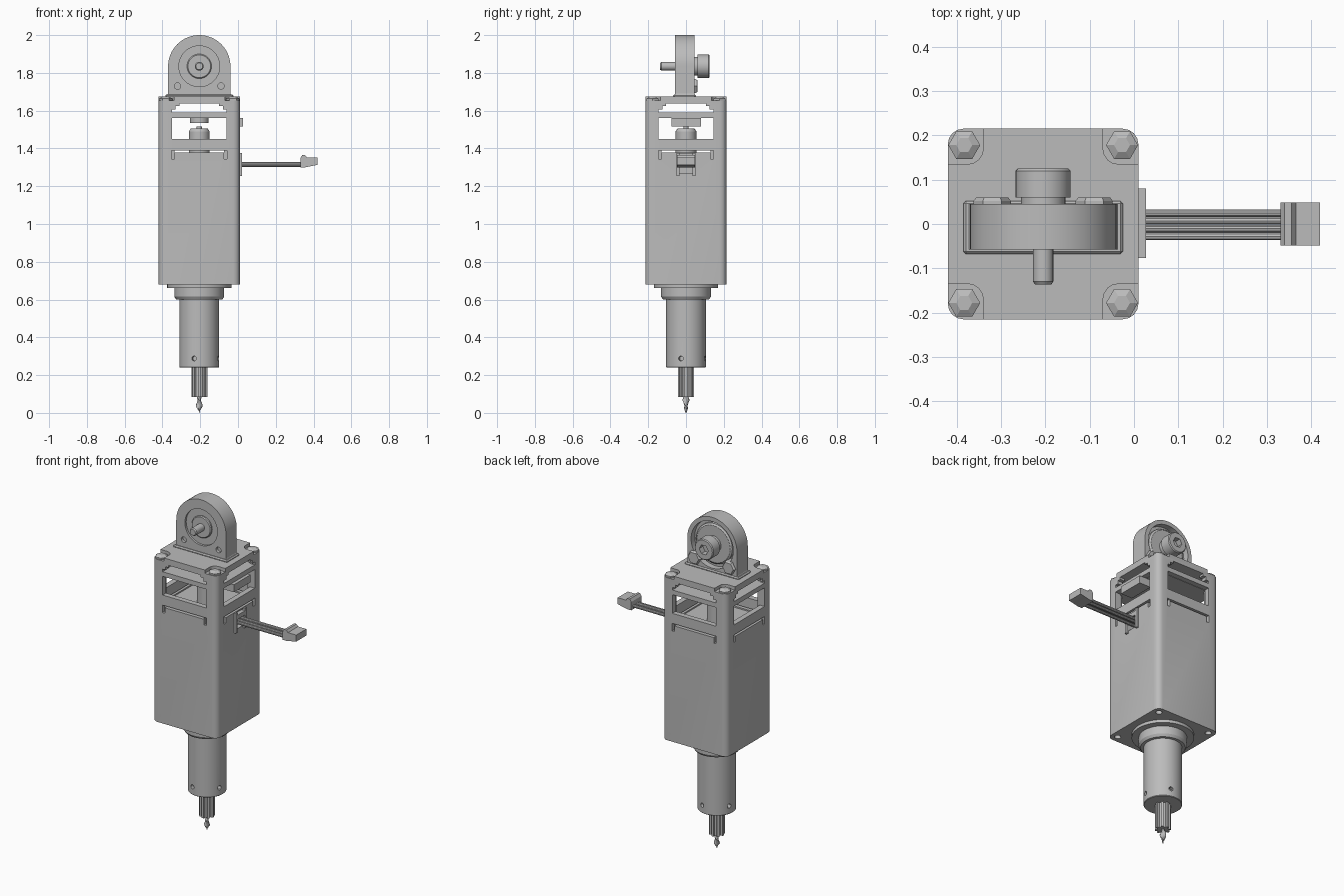
import bpy, bmesh
from math import pi, sin, cos, radians
from mathutils import Matrix, Vector

old = bpy.data.objects.get("Cube")
if old:
    bpy.data.objects.remove(old)

CX = -0.205      # main axis of the actuator
HALF = 0.215     # half width of the housing
SIGNS = [(a, b) for a in (-1, 1) for b in (-1, 1)]

grey = bpy.data.materials.new("machined grey")
grey.use_nodes = True
grey.diffuse_color = (0.5, 0.5, 0.5, 1)
grey.node_tree.nodes["Principled BSDF"].inputs["Base Color"].default_value = (0.5, 0.5, 0.5, 1)


def finish(name, bm):
    bmesh.ops.recalc_face_normals(bm, faces=bm.faces)
    mesh = bpy.data.meshes.new(name)
    bm.to_mesh(mesh)
    bm.free()
    mesh.materials.append(grey)
    obj = bpy.data.objects.new(name, mesh)
    bpy.context.collection.objects.link(obj)
    return obj


def box(name, lo, hi, corner=0, bevel=0):
    """Box between two points; corner rounds the upright edges, bevel all edges."""
    bm = bmesh.new()
    bmesh.ops.create_cube(bm, size=1)
    lo, hi = Vector(lo), Vector(hi)
    bmesh.ops.scale(bm, vec=hi - lo, verts=bm.verts)
    bmesh.ops.translate(bm, vec=(lo + hi) / 2, verts=bm.verts)
    edges = bm.edges[:]
    if corner:
        edges = [e for e in edges if abs(e.verts[0].co.z - e.verts[1].co.z) > 1e-4]
    if corner or bevel:
        bmesh.ops.bevel(bm, geom=edges, offset=corner or bevel, segments=4 if corner else 1,
                        affect='EDGES', profile=0.5)
    return finish(name, bm)


def square(name, half, z0, z1, corner=0):
    return box(name, (CX - half, -half, z0), (CX + half, half, z1), corner)


def extrude(name, outline, depth, matrix):
    """Closed 2D outline extruded along local z, then placed by matrix."""
    bm = bmesh.new()
    face = bm.faces.new([bm.verts.new((u, v, 0)) for u, v in outline])
    out = bmesh.ops.extrude_face_region(bm, geom=[face])
    verts = [g for g in out["geom"] if isinstance(g, bmesh.types.BMVert)]
    bmesh.ops.translate(bm, vec=(0, 0, depth), verts=verts)
    bm.transform(matrix)
    return finish(name, bm)


def turned(name, profile, origin, axis='Z', n=40):
    """Revolve (radius, height) pairs about an axis, with closed ends."""
    bm = bmesh.new()
    rings = [[bm.verts.new((r * cos(2 * pi * i / n), r * sin(2 * pi * i / n), h))
              for i in range(n)] for r, h in profile]
    for a, b in zip(rings, rings[1:]):
        for i in range(n):
            bm.faces.new((a[i], a[(i + 1) % n], b[(i + 1) % n], b[i]))
    bm.faces.new(rings[0])
    bm.faces.new(rings[-1])
    turn = {'Z': Matrix(), 'Y': Matrix.Rotation(-pi / 2, 4, 'X'),
            'X': Matrix.Rotation(pi / 2, 4, 'Y')}[axis]
    bm.transform(Matrix.Translation(origin) @ turn)
    return finish(name, bm)


def cut(target, *cutters):
    for c in cutters:
        mod = target.modifiers.new("cut", 'BOOLEAN')
        mod.operation, mod.solver, mod.object = 'DIFFERENCE', 'EXACT', c
        bpy.context.view_layer.objects.active = target
        bpy.ops.object.modifier_apply(modifier=mod.name)
        bpy.data.objects.remove(c)


def through(half, z0, z1):
    """Pair of cutters passing through all four walls."""
    return (box("cutter", (CX - half, -0.3, z0), (CX + half, 0.3, z1)),
            box("cutter", (CX - 0.3, -half, z0), (CX + 0.3, half, z1)))


# Housing: solid motor below, hollow windowed cage above
housing = square("housing", HALF, 0.68, 1.64, 0.035)
cut(housing, square("cutter", 0.183, 1.37, 1.7))
for half, z0, z1 in ((0.145, 1.45, 1.562), (0.145, 1.59, 1.606),
                     (0.125, 1.60, 1.625), (0.105, 1.62, 1.66), (0.13, 1.378, 1.39)):
    cut(housing, *through(half, z0, z1))

# Hooked slots below the cage bars
for s in (-1, 1):
    for t in (-1, 1):
        u, w = s * 0.138, t * HALF
        cut(housing,
            box("cutter", (CX + u - 0.008, w - 0.02, 1.345), (CX + u + 0.008, w + 0.02, 1.39)),
            box("cutter", (CX + w - 0.02, u - 0.008, 1.345), (CX + w + 0.02, u + 0.008, 1.39)))

# Cable recess and the four mounting holes underneath
cut(housing, box("cutter", (-0.05, -0.035, 1.27), (0.05, 0.035, 1.37)))
for a, b in SIGNS:
    cut(housing, turned("cutter", [(0.018, 0.6), (0.018, 0.74)],
                        (CX + a * 0.175, b * 0.175, 0), n=16))

# Cap with open corner pockets
cap = square("cap", HALF, 1.638, 1.675, 0.035)
for a, b in SIGNS:
    px, py = CX + a * 0.205, b * 0.205
    cut(cap, box("cutter", (px - 0.07, py - 0.07, 1.655), (px + 0.07, py + 0.07, 1.7), 0.035))
    x, y = CX + a * 0.178, b * 0.178
    turned("cap_screw", [(0.036, 1.65), (0.036, 1.664), (0.018, 1.674)], (x, y, 0), n=6)
    turned("screw_post", [(0.028, 1.36), (0.028, 1.645)], (x, y, 0), n=16)

# Sensor parts inside the cage
turned("sensor_hub", [(0.055, 1.36), (0.055, 1.49), (0.045, 1.505)], (CX, 0, 0))
turned("sensor_shaft", [(0.014, 1.5), (0.014, 1.515)], (CX, 0, 0), n=16)
turned("sensor_magnet", [(0.05, 1.535), (0.05, 1.562)], (CX, 0, 0))
square("sensor_board", 0.184, 1.56, 1.59)
box("sensor_socket", (-0.05, -0.077, 1.515), (0.027, 0.08, 1.56))

# Cable frame, wires and plug
for s in (-1, 1):
    box("cable_rail", (-0.01, s * 0.043 - 0.008, 1.255), (0.022, s * 0.043 + 0.008, 1.375))
box("cable_bridge", (-0.03, -0.04, 1.335), (0.022, 0.04, 1.36))
for i in range(4):
    turned("wire", [(0.009, -0.04), (0.009, 0.36)], (0, -0.028 + i * 0.0175, 1.312 + 0.006 * (i % 2)),
           'X', 10)
plug = [(0.33, 1.3), (0.355, 1.3), (0.42, 1.313), (0.42, 1.352), (0.365, 1.352),
        (0.355, 1.365), (0.34, 1.365), (0.33, 1.35)]
extrude("plug", plug, 0.096, Matrix.Translation((0, 0.048, 0)) @ Matrix.Rotation(pi / 2, 4, 'X'))

# Arched mounting eye on top of the cap
EZ, R = 1.835, 0.165
arch = [(-R - 0.012, 1.672 - EZ), (R + 0.012, 1.672 - EZ), (R, 1.69 - EZ)]
arch += [(R * cos(pi * i / 32), R * sin(pi * i / 32)) for i in range(33)] + [(-R, 1.69 - EZ)]
place = Matrix.Translation((CX, 0.045, EZ)) @ Matrix.Rotation(pi / 2, 4, 'X')
eye = extrude("mounting_eye", arch, 0.102, place)
cut(eye, turned("cutter", [(0.108, -0.1), (0.108, -0.044)], (CX, 0, EZ), 'Y'),
    turned("cutter", [(0.14, 0.01), (0.14, 0.1)], (CX, 0, EZ), 'Y'))
box("eye_foot", (CX - 0.18, -0.068, 1.67), (CX + 0.18, 0.052, 1.686), bevel=0.006)
turned("bearing_ring", [(0.12, 0), (0.12, 0.025), (0.11, 0.032)], (CX, 0, EZ), 'Y')
for s in (-1, 1):
    spot = (CX + s * 0.115, 0, 1.73)
    cut(eye, turned("cutter", [(0.017, -0.1), (0.017, -0.04)], spot, 'Y', 16))
    turned("eye_nut", [(0.042, 0.0), (0.042, 0.052), (0.036, 0.06)], spot, 'Y', 6)

# Pivot bolt through the eye
turned("pivot_hub", [(0.065, 0), (0.065, -0.052), (0.06, -0.057)], (CX, 0, EZ), 'Y')
turned("pivot_pin", [(0.023, 0), (0.023, -0.13), (0.018, -0.137)], (CX, 0, EZ), 'Y', 20)
turned("pivot_washer", [(0.05, 0.02), (0.05, 0.065)], (CX, 0, EZ), 'Y')
bolt = turned("pivot_bolt_head", [(0.062, 0.06), (0.062, 0.12), (0.057, 0.125)], (CX, 0, EZ), 'Y')
cut(bolt, turned("cutter", [(0.03, 0.09), (0.03, 0.14)], (CX, 0, EZ), 'Y', 6))

# Stepped collar and lower sleeve
turned("collar", [(0.17, 0.69), (0.17, 0.662), (0.132, 0.662), (0.132, 0.615), (0.122, 0.6)],
       (CX, 0, 0), n=48)
sleeve = turned("sleeve", [(0.105, 0.61), (0.105, 0.243), (0.102, 0.24)], (CX, 0, 0), n=48)
for k in range(4):
    hole = turned("cutter", [(0.013, 0.08), (0.013, 0.13)], (0, 0, 0), 'X', 12)
    hole.data.transform(Matrix.Translation((CX, 0, 0.288)) @ Matrix.Rotation(radians(-15 + 90 * k), 4, 'Z'))
    cut(sleeve, hole)

# Splined output shaft
spline = []
for k in range(8):
    for offset, r in ((-13, 0.031), (-9, 0.043), (9, 0.043), (13, 0.031)):
        t = radians(45 * k + offset)
        spline.append((r * cos(t), r * sin(t)))
extrude("splined_shaft", spline, 0.165, Matrix.Translation((CX, 0, 0.085)))

# Twisted bit at the tip
bm = bmesh.new()
rings = []
for i in range(13):
    t, z = i * 0.42, 0.1 - i * 0.1 / 12
    s = 1 if z > 0.03 else max(z / 0.03, 0.15)
    rings.append([bm.verts.new((CX + s * (0.018 * cos(a) * cos(t) - 0.009 * sin(a) * sin(t)),
                                s * (0.018 * cos(a) * sin(t) + 0.009 * sin(a) * cos(t)), z))
                  for a in (j * pi / 4 for j in range(8))])
for a, b in zip(rings, rings[1:]):
    for j in range(8):
        bm.faces.new((a[j], a[(j + 1) % 8], b[(j + 1) % 8], b[j]))
bm.faces.new(rings[0])
bm.faces.new(rings[-1])
finish("twisted_bit", bm)

# Smooth the turned surfaces while keeping machined edges crisp
bpy.ops.object.select_all(action='DESELECT')
for obj in bpy.context.collection.objects:
    if obj.type == 'MESH':
        obj.select_set(True)
        bpy.context.view_layer.objects.active = obj
bpy.ops.object.shade_smooth_by_angle(angle=radians(30))
